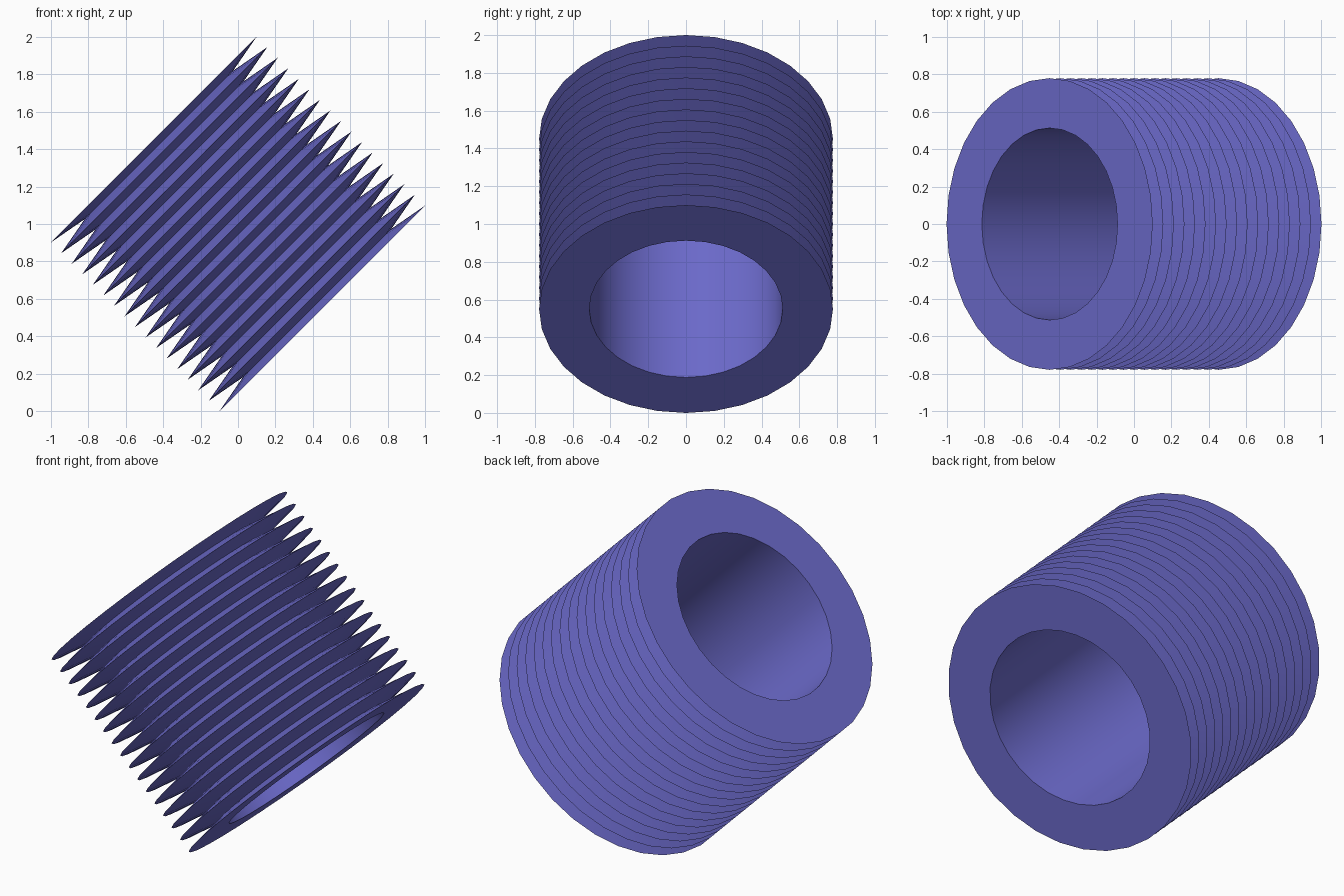
import bpy, bmesh, math
from mathutils import Matrix, Vector

cube = bpy.data.objects.get("Cube")
if cube:
    bpy.data.objects.remove(cube, do_unlink=True)

# One flat colour
blue = bpy.data.materials.new("violet_blue")
blue.use_nodes = True
colour = (0.155, 0.15, 0.62, 1)
blue.diffuse_color = colour
blue.node_tree.nodes["Principled BSDF"].inputs["Base Color"].default_value = colour

SIDES, FINS = 32, 17
R_TIP, R_VALLEY, R_BORE, LENGTH = 0.778, 0.56, 0.512, 1.273
pitch = LENGTH / (FINS - 1)

# Half section: zigzag fins outside, straight bore inside
profile = []
for i in range(FINS):
    x = -LENGTH / 2 + i * pitch
    profile.append((x, R_TIP))
    if i < FINS - 1:
        profile.append((x + pitch / 2, R_VALLEY))
profile += [(LENGTH / 2, R_BORE), (-LENGTH / 2, R_BORE)]

# Revolve the closed section around the x axis
bm = bmesh.new()
rings = []
for s in range(SIDES):
    a = math.tau * s / SIDES
    rings.append([bm.verts.new((x, r * math.cos(a), r * math.sin(a))) for x, r in profile])
n = len(profile)
for s in range(SIDES):
    a, b = rings[s], rings[(s + 1) % SIDES]
    for i in range(n):
        j = (i + 1) % n
        bm.faces.new((a[i], a[j], b[j], b[i]))
bmesh.ops.recalc_face_normals(bm, faces=bm.faces)

# Tilt the axis so one end looks up to the model's right
bm.transform(Matrix.Translation(Vector((0, 0, 1))) @ Matrix.Rotation(math.radians(45), 4, "Y"))
mesh = bpy.data.meshes.new("finned_sleeve")
bm.to_mesh(mesh)
bm.free()
mesh.materials.append(blue)
sleeve = bpy.data.objects.new("finned_sleeve", mesh)
bpy.context.collection.objects.link(sleeve)

bpy.ops.object.select_all(action="DESELECT")
sleeve.select_set(True)
bpy.context.view_layer.objects.active = sleeve
bpy.ops.object.shade_smooth_by_angle(angle=math.radians(30))
